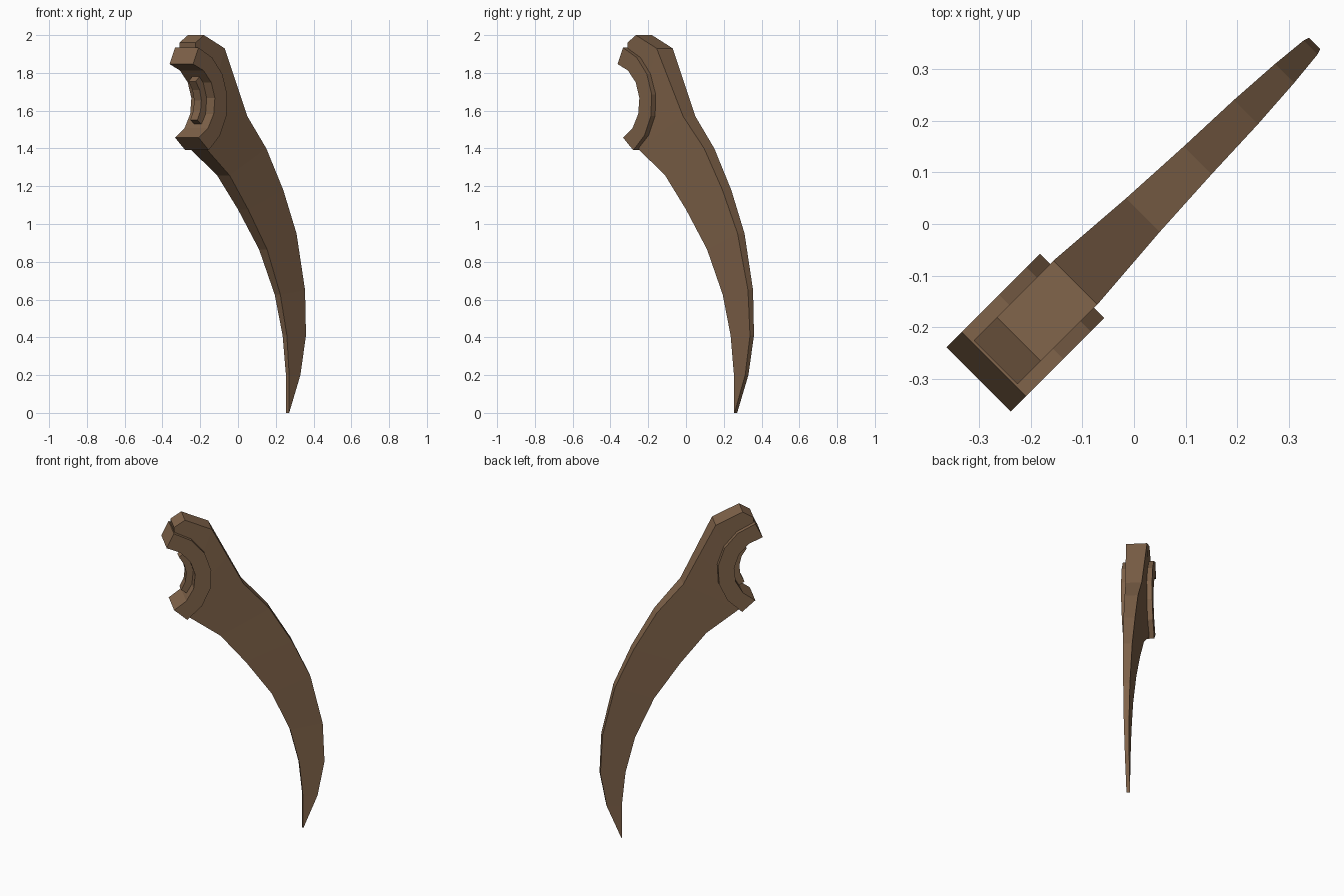
import bpy, bmesh, math
from mathutils import Vector

if "Cube" in bpy.data.objects:
    bpy.data.objects.remove(bpy.data.objects["Cube"])

S = math.sqrt(0.5)
HUB = (-0.466, 1.645)          # centre of the socket arc, in the blade plane (u, z)

brown = bpy.data.materials.new("brown")
brown.diffuse_color = (0.215, 0.125, 0.068, 1)
brown.use_nodes = True
brown.node_tree.nodes["Principled BSDF"].inputs["Base Color"].default_value = brown.diffuse_color


def place(u, z, v):
    """u runs along the diagonal, v is the thickness direction."""
    return Vector(((u + v) * S, (u - v) * S, z))


def polar(r, deg):
    a = math.radians(deg)
    return HUB[0] + r * math.cos(a), HUB[1] + r * math.sin(a)


def loft(name, sections):
    """Each section is (outer u, z, half thickness), (inner u, z, half thickness)."""
    bm = bmesh.new()
    rings = []
    for o, i in sections:
        rings.append([bm.verts.new(place(*p)) for p in (
            (o[0], o[1], o[2]), (i[0], i[1], i[2]),
            (i[0], i[1], -i[2]), (o[0], o[1], -o[2]))])
    for a, b in zip(rings, rings[1:]):
        for k in range(4):
            n = (k + 1) % 4
            bm.faces.new((a[k], a[n], b[n], b[k]))
    bm.faces.new(rings[0])
    bm.faces.new(rings[-1][::-1])
    bmesh.ops.recalc_face_normals(bm, faces=bm.faces)
    me = bpy.data.meshes.new(name)
    bm.to_mesh(me)
    bm.free()
    me.materials.append(brown)
    ob = bpy.data.objects.new(name, me)
    bpy.context.collection.objects.link(ob)
    return ob


def arc(name, r_out, out_deg, r_in, in_deg, half, steps):
    secs = []
    for k in range(steps + 1):
        t = k / steps
        o = polar(r_out, out_deg[0] + t * (out_deg[1] - out_deg[0]))
        i = polar(r_in, in_deg[0] + t * (in_deg[1] - in_deg[0]))
        secs.append(((*o, half), (*i, half)))
    return loft(name, secs)


# Curved blade: head around the socket, then the tapering claw
head = [((-0.378, 1.96, 0.06), (*polar(0.25, 68), 0.06)),
        ((-0.315, 2.00, 0.06), (*polar(0.25, 45), 0.06)),
        ((-0.160, 1.93, 0.06), (*polar(0.25, 20), 0.06)),
        ((-0.068, 1.75, 0.053), (*polar(0.25, -15), 0.06))]
claw = [((0.024, 1.57, 0.046), (-0.294, 1.395, 0.06)),
        ((0.174, 1.40, 0.038), (-0.109, 1.257, 0.047)),
        ((0.306, 1.18, 0.033), (0.038, 1.077, 0.038)),
        ((0.412, 0.95, 0.026), (0.188, 0.865, 0.030)),
        ((0.483, 0.65, 0.019), (0.296, 0.626, 0.021)),
        ((0.494, 0.41, 0.015), (0.350, 0.41, 0.016)),
        ((0.455, 0.20, 0.012), (0.371, 0.20, 0.012)),
        ((0.373, 0.00, 0.010), (0.370, 0.00, 0.010))]
loft("claw_blade", head + claw)

# Open collar around the socket
arc("socket_collar", 0.30, (74, -58), 0.206, (78.5, -66), 0.088, 6)

# Narrow ridge inside the collar
arc("socket_ridge", 0.23, (42, -35), 0.165, (42, -35), 0.027, 4)
